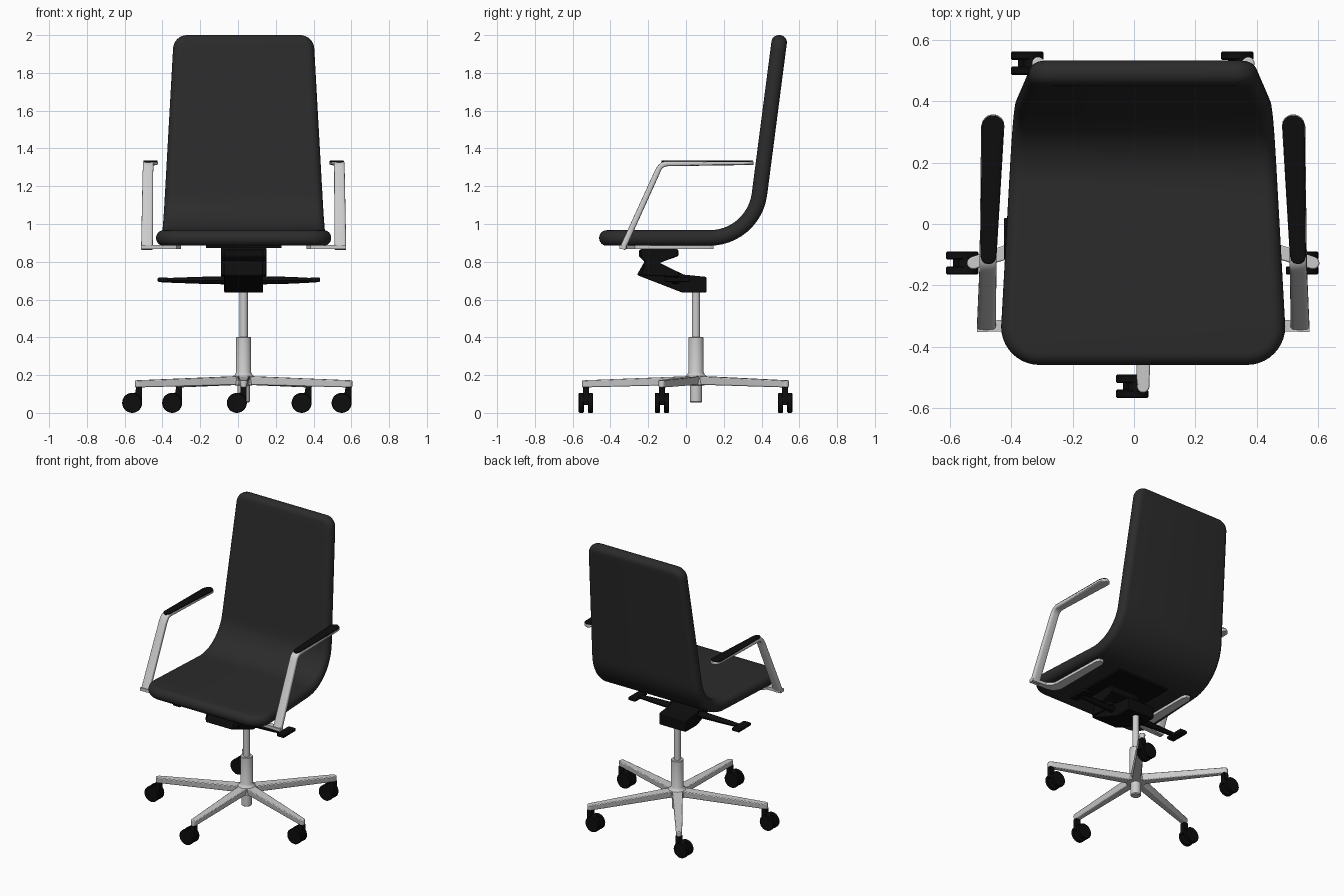
import bpy, bmesh
from math import sin, cos, tan, pi, radians, copysign
from mathutils import Vector

if "Cube" in bpy.data.objects:
    bpy.data.objects.remove(bpy.data.objects["Cube"])

CX, CY = 0.03, 0.053          # axis of the column


def material(name, v):
    m = bpy.data.materials.new(name)
    m.diffuse_color = (v, v, v, 1)
    m.use_nodes = True
    m.node_tree.nodes["Principled BSDF"].inputs["Base Color"].default_value = m.diffuse_color
    return m


FABRIC = material("dark upholstery", 0.024)
BLACK = material("black plastic", 0.004)


def finish(name, bm, mat=None, angle=35):
    bmesh.ops.recalc_face_normals(bm, faces=bm.faces)
    me = bpy.data.meshes.new(name)
    bm.to_mesh(me)
    bm.free()
    me.shade_smooth()
    me.set_sharp_from_angle(angle=radians(angle))
    if mat:
        me.materials.append(mat)
    ob = bpy.data.objects.new(name, me)
    bpy.context.collection.objects.link(ob)
    return ob


def loft(name, rings, mat=None, caps=True, angle=35):
    """Skin a list of closed rings with equal point counts."""
    bm = bmesh.new()
    vs = [[bm.verts.new(p) for p in r] for r in rings]
    n = len(vs[0])
    for a, b in zip(vs, vs[1:]):
        for i in range(n):
            j = (i + 1) % n
            bm.faces.new((a[i], a[j], b[j], b[i]))
    if caps:
        bm.faces.new(vs[0])
        bm.faces.new(vs[-1])
    return finish(name, bm, mat, angle)


def bevel(ob, width, segments=2):
    m = ob.modifiers.new("bevel", 'BEVEL')
    m.width, m.segments, m.limit_method = width, segments, 'ANGLE'
    return ob


def prism_x(name, yz, x0, x1, mat=None):
    return loft(name, [[(x, y, z) for y, z in yz] for x in (x0, x1)], mat)


def prism_z(name, xy, z0, z1, mat=None):
    return loft(name, [[(x, y, z) for x, y in xy] for z in (z0, z1)], mat)


def box(name, x0, x1, y0, y1, z0, z1, mat=None):
    return prism_z(name, [(x0, y0), (x1, y0), (x1, y1), (x0, y1)], z0, z1, mat)


def lathe(name, profile, origin, axis='Z', mat=None, n=32):
    rings = []
    for r, h in profile:
        ring = []
        for k in range(n):
            a, b = r * cos(2 * pi * k / n), r * sin(2 * pi * k / n)
            ring.append(Vector(origin) + Vector((a, b, h) if axis == 'Z' else (a, h, b)))
        rings.append(ring)
    return loft(name, rings, mat)


def sweep(name, stations, mat=None, power=0.5, n=20):
    """Bar along the yz plane; station = (x, y, z, half width, half thickness)."""
    rings = []
    for i, (x, y, z, w, t) in enumerate(stations):
        a, b = stations[max(i - 1, 0)], stations[min(i + 1, len(stations) - 1)]
        d = Vector((0, b[1] - a[1], b[2] - a[2])).normalized()
        nrm = Vector((0, -d.z, d.y))
        ring = []
        for k in range(n):
            c, s = cos(2 * pi * k / n), sin(2 * pi * k / n)
            c, s = copysign(abs(c) ** power, c), copysign(abs(s) ** power, s)
            ring.append(Vector((x + w * c, y, z)) + nrm * t * s)
        rings.append(ring)
    return loft(name, rings, mat)


# --- one-piece seat and back shell, bent along a centre line
Y0, Z0, S1, R, TURN = -0.46, 0.926, 0.585, 0.266, radians(82.6)
S2 = S1 + R * TURN
LENGTH = 1.818
HALF_T, INSET = 0.041, 0.039


def on_shell(s, x, h):
    a = min(max(s - S1, 0) / R, TURN)
    y = Y0 + min(s, S1) + R * sin(a) + max(s - S2, 0) * cos(TURN)
    z = Z0 + R * (1 - cos(a)) + max(s - S2, 0) * sin(TURN)
    return Vector((CX + x, y - sin(a) * h, z + cos(a) * h))


def half_width(s):
    return 0.464 - (s - 0.12) * 0.0555


def half_outline(e):
    """Right half of the flat outline, inset by e, front to top."""
    rf, rb = 0.125, 0.075
    pts = [(rf - (rf - e) * cos(t), half_width(rf) - rf + (rf - e) * sin(t))
           for t in (pi / 2 * k / 10 for k in range(11))]
    s0, s1 = rf, LENGTH - rb
    pts += [(s, half_width(s) - e) for s in (s0 + (s1 - s0) * k / 50 for k in range(1, 50))]
    pts += [(s1 + (rb - e) * sin(t), half_width(s1) - rb + (rb - e) * cos(t))
            for t in (pi / 2 * k / 8 for k in range(9))]
    return pts


levels = [(INSET * (1 - cos(t)), HALF_T * sin(t))
          for t in (-pi / 2 + pi * k / 12 for k in range(13))]
outlines = [half_outline(e) for e, h in levels]
rings = []
for i in range(len(outlines[0])):
    right = [on_shell(o[i][0], o[i][1], h) for o, (e, h) in zip(outlines, levels)]
    left = [Vector((2 * CX - p.x, p.y, p.z)) for p in reversed(right)]
    rings.append(right + left)
bm = bmesh.new()
vs = [[bm.verts.new(p) for p in r] for r in rings]
n = len(vs[0])
for a, b in zip(vs, vs[1:]):
    for i in range(n):
        bm.faces.new((a[i], a[(i + 1) % n], b[(i + 1) % n], b[i]))
for r in (vs[0], vs[-1]):          # rounded front and top edges
    for i in range(n // 2 - 1):
        bm.faces.new((r[i], r[i + 1], r[n - 2 - i], r[n - 1 - i]))
finish("seat_and_back", bm, FABRIC, 60)

# --- tilt mechanism under the seat
box("under_seat_plate", CX - 0.2, CX + 0.2, -0.27, 0.13, 0.872, 0.89, BLACK)
body = [(-0.25, 0.862), (-0.04, 0.862), (-0.04, 0.83), (-0.14, 0.795), (-0.013, 0.732),
        (0.108, 0.72), (0.108, 0.637), (-0.02, 0.637), (-0.26, 0.73), (-0.22, 0.80), (-0.25, 0.83)]
bevel(prism_x("mechanism_body", body, CX - 0.103, CX + 0.103, BLACK), 0.006)
upper = [(-0.24, 0.875), (-0.045, 0.875), (-0.045, 0.832), (-0.14, 0.793), (-0.03, 0.738),
         (-0.05, 0.72), (-0.24, 0.73), (-0.215, 0.80), (-0.24, 0.83)]
bevel(prism_x("mechanism_carriage", upper, CX - 0.12, CX + 0.12, BLACK), 0.005)

# --- control levers with paddles
for side, label, reach in ((-1, "left", 0.455), (1, "right", 0.405)):
    rod = []
    for d, w, t in ((0.08, 0.03, 0.022), (0.25, 0.022, 0.018), (reach - 0.02, 0.018, 0.011)):
        x = CX + side * d
        rod.append([(x, -0.055 + w * cos(k * pi / 6), 0.702 + t * sin(k * pi / 6)) for k in range(12)])
    loft(label + "_lever", rod, BLACK)
    xs = sorted((CX + side * (reach - 0.055), CX + side * reach))
    bevel(box(label + "_lever_paddle", *xs, -0.115, 0.02, 0.694, 0.716, BLACK), 0.005)

# --- armrests
for side, label in ((-1, "left"), (1, "right")):
    X = lambda d: CX + side * d
    bar = [(X(0.512), -0.337, 0.868, 0.031, 0.016), (X(0.507), -0.152, 1.275, 0.028, 0.015)]
    for k in range(7):             # elbow bend
        t = k / 6
        y = (1 - t) ** 2 * -0.147 + 2 * t * (1 - t) * -0.131 + t * t * -0.095
        z = (1 - t) ** 2 * 1.286 + 2 * t * (1 - t) * 1.32 + t * t * 1.32
        bar.append((X(0.506), y, z, 0.028, 0.014))
    bar.append((X(0.491), 0.32, 1.322, 0.038, 0.010))
    bar += [(X(0.49), 0.32 + 0.038 * sin(a), 1.322, 0.038 * cos(a), 0.010)
            for a in (radians(g) for g in (25, 45, 65, 82))]
    sweep(label + "_arm_bar", bar)
    pad = [(X(0.505), -0.105 - 0.026 * sin(a), 1.331, 0.026 * cos(a), 0.006)
           for a in (radians(g) for g in (82, 60, 35))]
    pad += [(X(0.505), -0.105, 1.331, 0.026, 0.006), (X(0.491), 0.32, 1.331, 0.036, 0.006)]
    pad += [(X(0.49), 0.32 + 0.035 * sin(a), 1.331, 0.036 * cos(a), 0.006)
            for a in (radians(g) for g in (25, 45, 65, 82))]
    sweep(label + "_arm_pad", pad, BLACK)
    plan = [(0.543, -0.353), (0.543, -0.318), (0.44, -0.312), (0.40, -0.27), (0.388, 0.12),
            (0.375, 0.145), (0.345, 0.145), (0.332, 0.12), (0.332, -0.29), (0.355, -0.335), (0.40, -0.348)]
    prism_z(label + "_arm_bracket", [(X(d), y) for d, y in plan], 0.867, 0.888)

# --- gas column with hub
lathe("column", [(0.028, 0.055), (0.033, 0.06), (0.033, 0.145), (0.06, 0.148), (0.06, 0.19),
                 (0.046, 0.203), (0.04, 0.215), (0.04, 0.398), (0.037, 0.402), (0.022, 0.402),
                 (0.022, 0.66)], (CX, CY, 0))

# --- five-arm base with twin-wheel casters
TIP = 0.583
for i in range(5):
    ang = radians(-90 + 72 * i)
    c, s = cos(ang), sin(ang)
    plan = [(0, -0.036), (TIP, -0.021)]
    plan += [(TIP + 0.021 * sin(t), -0.021 * cos(t)) for t in (pi * k / 8 for k in range(1, 8))]
    plan += [(TIP, 0.021), (0, 0.036)]
    ring = lambda z0, z1, w: [(CX + r * c - q * w * s, CY + r * s + q * w * c, z0 + (z1 - z0) * r / TIP)
                              for r, q in plan]
    bevel(loft(f"base_arm_{i}", [ring(0.15, 0.135, 0.8), ring(0.196, 0.173, 1)]), 0.005)
    px, py = CX + TIP * c, CY + TIP * s
    wx = px - 0.036
    for k in (-1, 1):
        lathe(f"caster_wheel_{i}_{'a' if k < 0 else 'b'}",
              [(0.049, -0.0135), (0.053, -0.0095), (0.053, 0.0095), (0.049, 0.0135)],
              (wx, py + k * 0.0245, 0.053), 'Y', BLACK, 28)
    hood = [(wx - 0.03, 0.06), (wx + 0.052, 0.06), (wx + 0.052, 0.137), (wx + 0.02, 0.137),
            (wx + 0.018, 0.108), (wx - 0.01, 0.1)]
    loft(f"caster_hood_{i}", [[(x, y, z) for x, z in hood] for y in (py - 0.016, py + 0.016)], BLACK)
    lathe(f"caster_axle_{i}", [(0.012, -0.03), (0.012, 0.03)], (wx, py, 0.053), 'Y', BLACK, 12)
